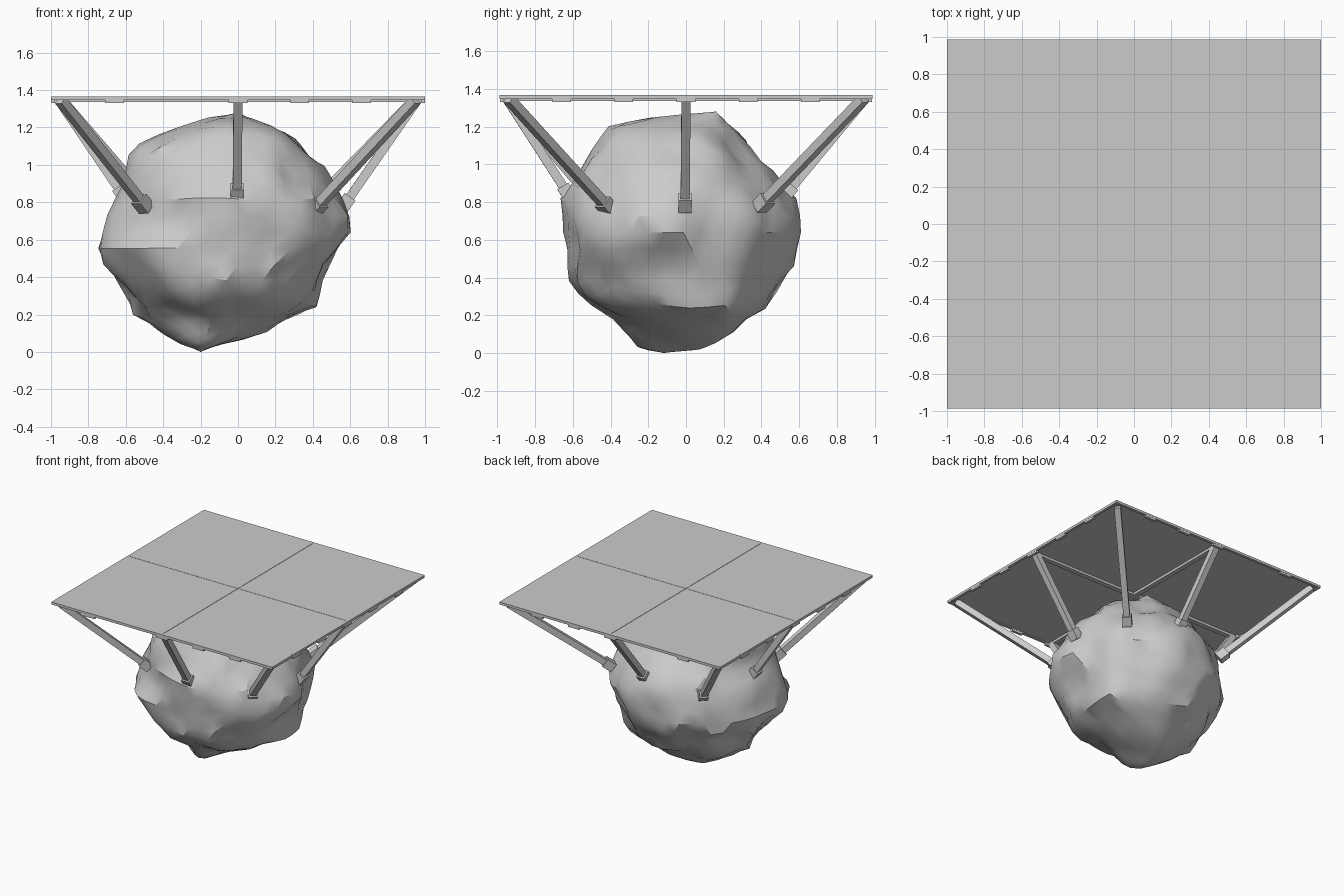
import bpy, bmesh, math
from mathutils import Vector, noise

cube = bpy.data.objects.get("Cube")
if cube:
    bpy.data.objects.remove(cube)

grey = bpy.data.materials.new("plain grey")
GREY = (0.6, 0.6, 0.6, 1)
grey.diffuse_color = GREY
grey.use_nodes = True
grey.node_tree.nodes["Principled BSDF"].inputs["Base Color"].default_value = GREY


def add_object(name, bm):
    bmesh.ops.recalc_face_normals(bm, faces=bm.faces)
    mesh = bpy.data.meshes.new(name)
    bm.to_mesh(mesh)
    bm.free()
    mesh.materials.append(grey)
    obj = bpy.data.objects.new(name, mesh)
    bpy.context.collection.objects.link(obj)
    return obj


def box(name, low, high):
    bm = bmesh.new()
    bmesh.ops.create_cube(bm, size=1)
    low, high = Vector(low), Vector(high)
    for v in bm.verts:
        v.co = (low + high) / 2 + v.co * (high - low)
    return add_object(name, bm)


def bar(name, start, end, width):
    """Square bar between two points, kept upright."""
    start, end = Vector(start), Vector(end)
    axis = (end - start).normalized()
    side = axis.cross(Vector((0, 0, 1))).normalized()
    up = side.cross(axis)
    bm = bmesh.new()
    bmesh.ops.create_cube(bm, size=1)
    for v in bm.verts:
        v.co = ((start + end) / 2 + axis * v.co.z * (end - start).length
                + (side * v.co.x + up * v.co.y) * width)
    return add_object(name, bm)


def lookup(profile, z):
    for (z0, a), (z1, b) in zip(profile, profile[1:]):
        if z <= z1:
            return a + (b - a) * (z - z0) / (z1 - z0)
    return profile[-1][1]


# Boulder: a sphere fitted to four side profiles (height, reach)
HEIGHT = 1.28
left = [(0, -.2), (.07, .01), (.14, .22), (.23, .4), (.43, .46), (.63, .61),
        (.73, .63), (.9, .53), (1.02, .45), (1.15, .33), (1.23, .12), (HEIGHT, 0)]
right = [(0, -.2), (.09, -.39), (.23, -.55), (.44, -.66), (.57, -.71), (.73, -.67),
         (.87, -.61), (1.08, -.57), (1.19, -.39), (HEIGHT, 0)]
front = [(0, -.12), (.03, -.25), (.2, -.38), (.29, -.54), (.39, -.62), (.6, -.62),
         (.82, -.63), (.98, -.58), (1.22, -.4), (1.25, -.14), (HEIGHT, .16)]
back = [(0, -.12), (.02, .07), (.13, .28), (.28, .44), (.47, .57), (.68, .6),
        (.82, .55), (.95, .46), (1.08, .35), (HEIGHT, .16)]
SHOULDER = Vector((-.82, -.57))
UNDERCUT = Vector((-.58, -.59, -.56))


def bump(z, centre, width):
    return math.exp(-((z - centre) / width) ** 2)


bm = bmesh.new()
bmesh.ops.create_icosphere(bm, subdivisions=4, radius=1)
for v in bm.verts:
    n = v.co.normalized()
    z = HEIGHT * (n.z + 1) / 2
    flat = Vector((n.x, n.y))
    if flat.length > 1e-4:
        flat.normalize()
    x0, x1, y0, y1 = (lookup(p, z) for p in (right, left, front, back))
    co = Vector(((x0 + x1) / 2 + flat.x * (x1 - x0) / 2,
                 (y0 + y1) / 2 + flat.y * (y1 - y0) / 2, z))
    # A low shoulder at the front right; the opposite side leans in above
    facing = flat.dot(SHOULDER)
    co += flat.to_3d() * (
        0.10 * max(0, facing) ** 8 * bump(z, .5, .17)
        + max(0, -facing) ** 6 * (.05 * bump(z, .28, .15) - .05 * bump(z, .8, .25)))
    # Crags: broad lumps with ridged creases
    lump = noise.noise(co * 2.6 + Vector((3, 1, 7)))
    ridge = 0.25 - abs(noise.noise(co * 3.7))
    size = 1 - abs(n.z) ** 6
    co += n * size * (0.04 * lump + 0.09 * ridge)
    # Flat broken face below the shoulder
    v.co = co - UNDERCUT * max(0, co.dot(UNDERCUT) - .32)
rock = add_object("boulder", bm)
bpy.context.view_layer.objects.active = rock
rock.select_set(True)
bpy.ops.object.shade_smooth_by_angle(angle=math.radians(30))
rock.select_set(False)

# Platform: four panels within a frame
TOP, BASE = 1.367, 1.347
for sx, nx in ((-1, "right"), (1, "left")):
    for sy, ny in ((-1, "front"), (1, "back")):
        xs = sorted((sx * .0015, sx * .985))
        ys = sorted((sy * .0015, sy * .975))
        box(f"{ny}_{nx}_panel", (xs[0], ys[0], BASE + .008), (xs[1], ys[1], TOP))
for s, nx, ny in ((-1, "right", "front"), (1, "left", "back")):
    xs = sorted((s, s * .98))
    ys = sorted((s * .987, s * .965))
    box(f"{nx}_rim", (xs[0], -.987, BASE), (xs[1], .987, TOP))
    box(f"{ny}_rim", (-1, ys[0], BASE), (1, ys[1], TOP))
box("long_cross_beam", (-.98, -.02, BASE - .012), (.98, .02, TOP - .004))
box("short_cross_beam", (-.02, -.97, BASE - .012), (.02, .97, TOP - .004))

# Small blocks flush under the rims
for s in (-1, 1):
    for i in range(-2, 3):
        t = i * .33
        box("side_rim_block", (s * .989 - .01, t - .05, BASE - .017),
            (s * .989 + .01, t + .05, BASE + .005))
        if i != -1:
            box("end_rim_block", (t - .05, s * .976 - .01, BASE - .017),
                (t + .05, s * .976 + .01, BASE + .005))

# Struts from the rim down to the boulder, each with a square foot
struts = {
    "front_left": ((.95, -.94), (.41, -.41, .765)),
    "front_right": ((-.95, -.94), (-.5, -.46, .78)),
    "back_left": ((.95, .94), (.4, .4, .785)),
    "back_right": ((-.95, .94), (-.47, .45, .79)),
    "front_middle": ((0, -.95), (-.005, -.62, .835)),
    "back_middle": ((0, .95), (0, .53, .84)),
    "left_middle": ((.96, 0), (.565, -.005, .78)),
    "right_middle": ((-.96, 0), (-.61, 0, .83)),
}
for name, (head, foot) in struts.items():
    head, foot = Vector((*head, BASE)), Vector(foot)
    axis = (head - foot).normalized()
    bar(f"{name}_strut", foot, head, .048)
    bar(f"{name}_foot", foot - axis * .02, foot + axis * .06, .07)
